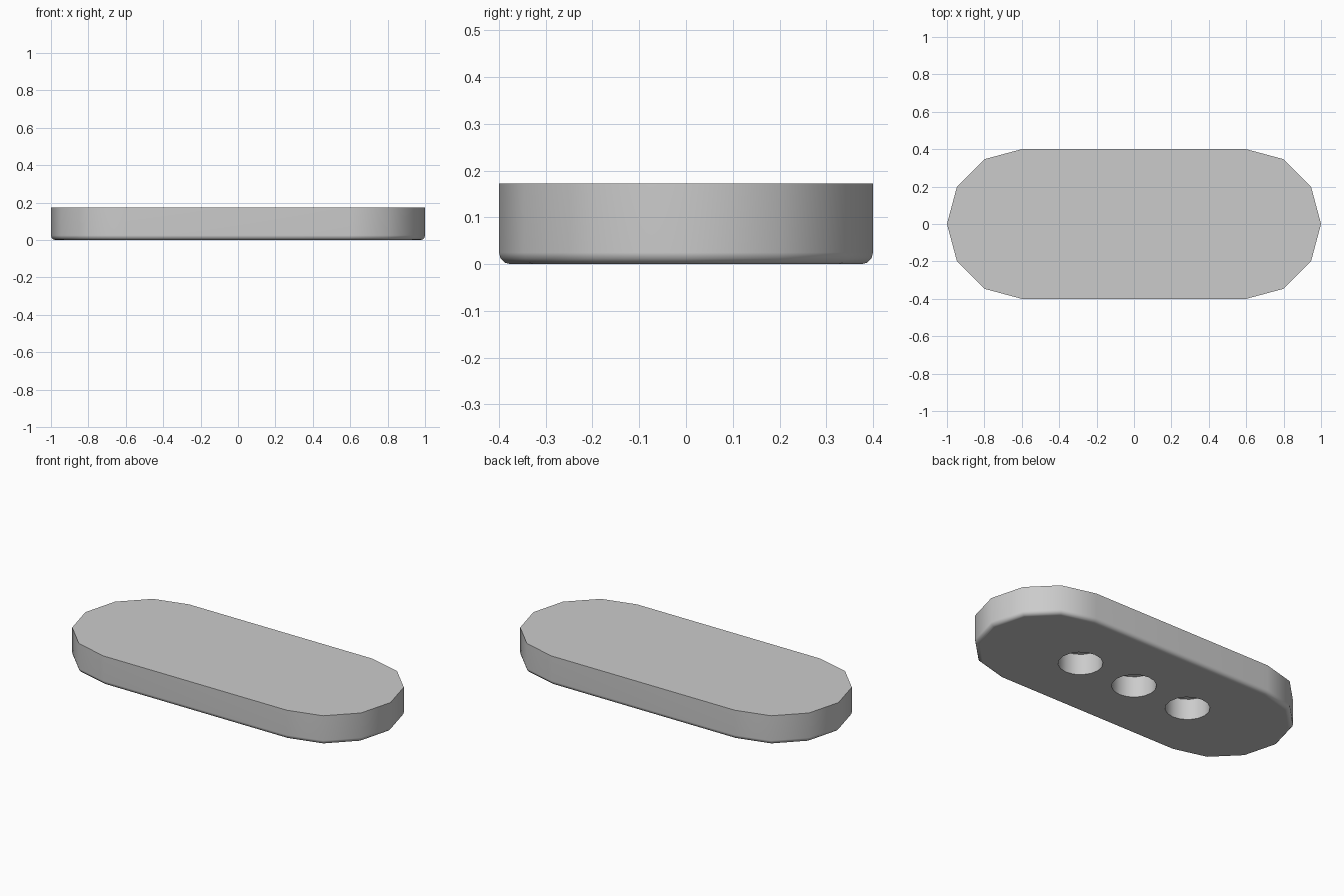
import bpy, bmesh
from math import cos, sin, pi, radians

if "Cube" in bpy.data.objects:
    bpy.data.objects.remove(bpy.data.objects["Cube"])

HEIGHT, HALF, RADIUS = 0.173, 0.6, 0.4
BEVEL = 0.025
HOLE_R, HOLE_DEPTH, PITCH = 0.121, 0.125, 0.375


def make_object(name, bm):
    bmesh.ops.recalc_face_normals(bm, faces=bm.faces[:])
    mesh = bpy.data.meshes.new(name)
    bm.to_mesh(mesh)
    bm.free()
    obj = bpy.data.objects.new(name, mesh)
    bpy.context.collection.objects.link(obj)
    return obj


def prism(bm, points, z0, z1):
    face = bm.faces.new([bm.verts.new((x, y, z0)) for x, y in points])
    ext = bmesh.ops.extrude_face_region(bm, geom=[face], use_keep_orig=True)
    top = [v for v in ext["geom"] if isinstance(v, bmesh.types.BMVert)]
    bmesh.ops.translate(bm, verts=top, vec=(0, 0, z1 - z0))


# Slab: stadium outline with six facets per end and a rounded lower rim
outline = []
for side, start in ((1, -pi / 2), (-1, pi / 2)):
    for i in range(7):
        a = start + i * pi / 6
        outline.append((side * HALF + RADIUS * cos(a), RADIUS * sin(a)))
bm = bmesh.new()
prism(bm, outline, 0, HEIGHT)
rim = [e for e in bm.edges if all(abs(v.co.z) < 1e-6 for v in e.verts)]
bmesh.ops.bevel(bm, geom=rim, offset=BEVEL, segments=3, profile=0.5, affect='EDGES')
slab = make_object("slab", bm)

# Three blind round holes in the underside
bm = bmesh.new()
for k in (-1, 0, 1):
    circle = [(k * PITCH + HOLE_R * cos(i * pi / 8), HOLE_R * sin(i * pi / 8))
              for i in range(16)]
    prism(bm, circle, -0.1, HOLE_DEPTH)
cutter = make_object("hole_cutter", bm)
cutter.hide_render = True

cut = slab.modifiers.new("holes", 'BOOLEAN')
cut.operation = 'DIFFERENCE'
cut.solver = 'EXACT'
cut.object = cutter

bpy.ops.object.select_all(action='DESELECT')
slab.select_set(True)
bpy.context.view_layer.objects.active = slab
bpy.ops.object.modifier_apply(modifier=cut.name)
bpy.data.objects.remove(cutter)

# Smooth walls, sharp top and hole edges
bpy.ops.object.shade_smooth_by_angle(angle=radians(40))
normals = slab.modifiers.new("flat_base_normals", 'WEIGHTED_NORMAL')
normals.keep_sharp = True
